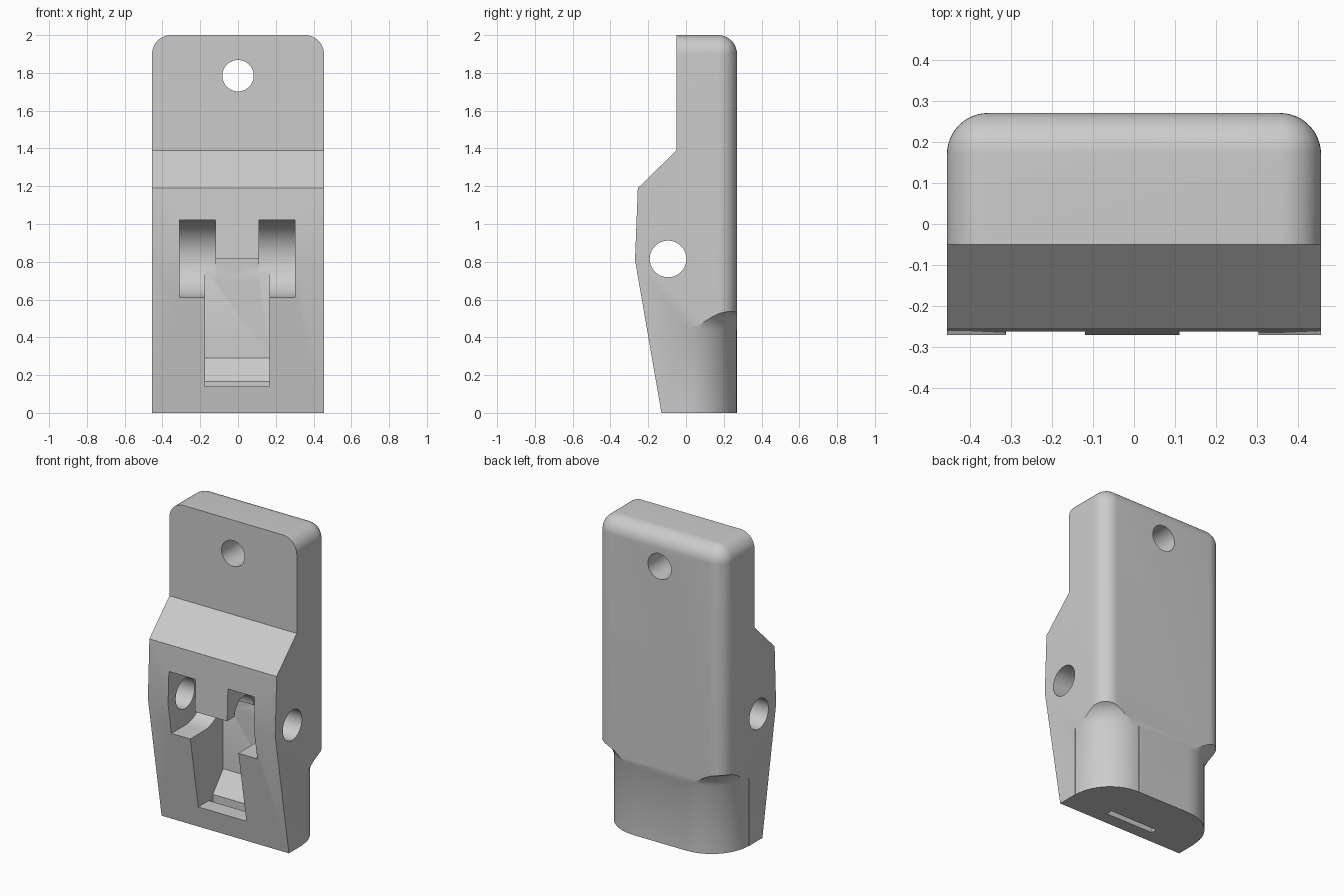
import bpy, bmesh
from math import pi, cos, sin
from mathutils import Matrix, Vector

cube = bpy.data.objects.get("Cube")
if cube:
    bpy.data.objects.remove(cube, do_unlink=True)

grey = bpy.data.materials.new("plain grey")
grey.use_nodes = True
grey.diffuse_color = (0.6, 0.6, 0.6, 1)
grey.node_tree.nodes["Principled BSDF"].inputs["Base Color"].default_value = (0.6, 0.6, 0.6, 1)

HALF = 0.455      # half width
BACK = 0.27       # y of the back
MID = -0.004      # centre of the front recess


def finish(bm, name):
    bmesh.ops.recalc_face_normals(bm, faces=bm.faces)
    mesh = bpy.data.meshes.new(name)
    bm.to_mesh(mesh)
    bm.free()
    mesh.materials.append(grey)
    ob = bpy.data.objects.new(name, mesh)
    bpy.context.collection.objects.link(ob)
    return ob


def extrude_x(profile, x0, x1):
    """Solid from a (y, z) outline swept from x0 to x1."""
    bm = bmesh.new()
    face = bm.faces.new([bm.verts.new((x0, y, z)) for y, z in profile])
    out = bmesh.ops.extrude_face_region(bm, geom=[face])
    moved = [v for v in out["geom"] if isinstance(v, bmesh.types.BMVert)]
    bmesh.ops.translate(bm, verts=moved, vec=(x1 - x0, 0, 0))
    return bm


def cylinder(name, radius, length, centre, axis):
    bm = bmesh.new()
    turn = Vector((0, 0, 1)).rotation_difference(Vector(axis)).to_matrix().to_4x4()
    bmesh.ops.create_cone(bm, cap_ends=True, segments=64, radius1=radius, radius2=radius,
                          depth=length, matrix=Matrix.Translation(centre) @ turn)
    return finish(bm, name)


def corner_cutter(name, side):
    """Quarter turn that rounds a lower back corner under a domed ledge."""
    outline = [(0.262, -0.1), (0.5, -0.1), (0.5, 0.56), (0.35, 0.545), (0.333, 0.538),
               (0.315, 0.527), (0.295, 0.508), (0.278, 0.48), (0.262, 0.44)]
    steps = 24
    bm = bmesh.new()
    rings = []
    for i in range(steps + 1):
        a = pi / 2 * i / steps
        rings.append([bm.verts.new((side * (0.19 + r * cos(a)), 0.007 + r * sin(a), z))
                      for r, z in outline])
    n = len(outline)
    for a, b in zip(rings, rings[1:]):
        for j in range(n):
            k = (j + 1) % n
            bm.faces.new((a[j], a[k], b[k], b[j]))
    bm.faces.new(rings[0])
    bm.faces.new(rings[-1])
    return finish(bm, name)


# Main body with rounded back and top corners
bm = extrude_x([(-0.13, 0), (-0.27, 0.81), (-0.255, 1.19), (-0.05, 1.39),
                (-0.05, 2), (BACK, 2), (BACK, 0)], -HALF, HALF)


def is_rounded(edge):
    a, b = (v.co for v in edge.verts)
    at_back = min(a.y, b.y) > BACK - 0.01
    at_top = min(a.z, b.z) > 1.99
    along_x = abs(a.x - b.x) > 0.1
    along_y = abs(a.y - b.y) > 0.1
    along_z = abs(a.z - b.z) > 0.1
    return (at_back and along_z) or (at_top and along_y) or (at_back and at_top and along_x)


bmesh.ops.bevel(bm, geom=[e for e in bm.edges if is_rounded(e)], offset=0.1,
                offset_type="OFFSET", segments=12, profile=0.5, affect="EDGES")
body = finish(bm, "body")

# Lower back corners
cutters = [corner_cutter("corner_cutter", s) for s in (-1, 1)]

# Barrel shaped pockets either side of the central tab
for s in (-1, 1):
    a, b = sorted((MID + s * 0.115, MID + s * 0.307))
    arc = [(-0.095 + 0.205 * cos(t), 0.815 + 0.205 * sin(t))
           for t in (pi * i / 32 - pi / 2 for i in range(33))]
    cutters.append(finish(extrude_x(arc + [(-0.5, 1.02), (-0.5, 0.61)], a, b), "pocket_cutter"))

# Central slot, narrowing down to a slit through the base
slot = [(-0.5, 0.14), (-0.047, 0.14), (-0.047, -0.1), (-0.006, -0.1), (-0.006, 0.165),
        (0.1, 0.29)]
cutters.append(finish(extrude_x(slot + [(0.1, 0.775), (-0.5, 0.775)],
                                MID - 0.172, MID + 0.172), "slot_cutter"))
cutters.append(finish(extrude_x([(-0.5, 0.7), (0.1, 0.7), (0.1, 0.815), (-0.5, 0.815)],
                                MID - 0.117, MID + 0.117), "slot_top_cutter"))

# Pin hole across the body and mounting hole through the upper plate
cutters.append(cylinder("pin_hole_cutter", 0.097, 2, (0, -0.095, 0.815), (1, 0, 0)))
cutters.append(cylinder("mount_hole_cutter", 0.083, 2, (0, 0, 1.785), (0, 1, 0)))

bpy.ops.object.select_all(action="DESELECT")
bpy.context.view_layer.objects.active = body
body.select_set(True)
for c in cutters:
    c.hide_render = True
    mod = body.modifiers.new("cut", "BOOLEAN")
    mod.operation = "DIFFERENCE"
    mod.solver = "EXACT"
    mod.object = c
    bpy.ops.object.modifier_apply(modifier=mod.name)
for c in cutters:
    bpy.data.objects.remove(c, do_unlink=True)
bpy.ops.object.shade_smooth_by_angle(angle=pi / 7)
